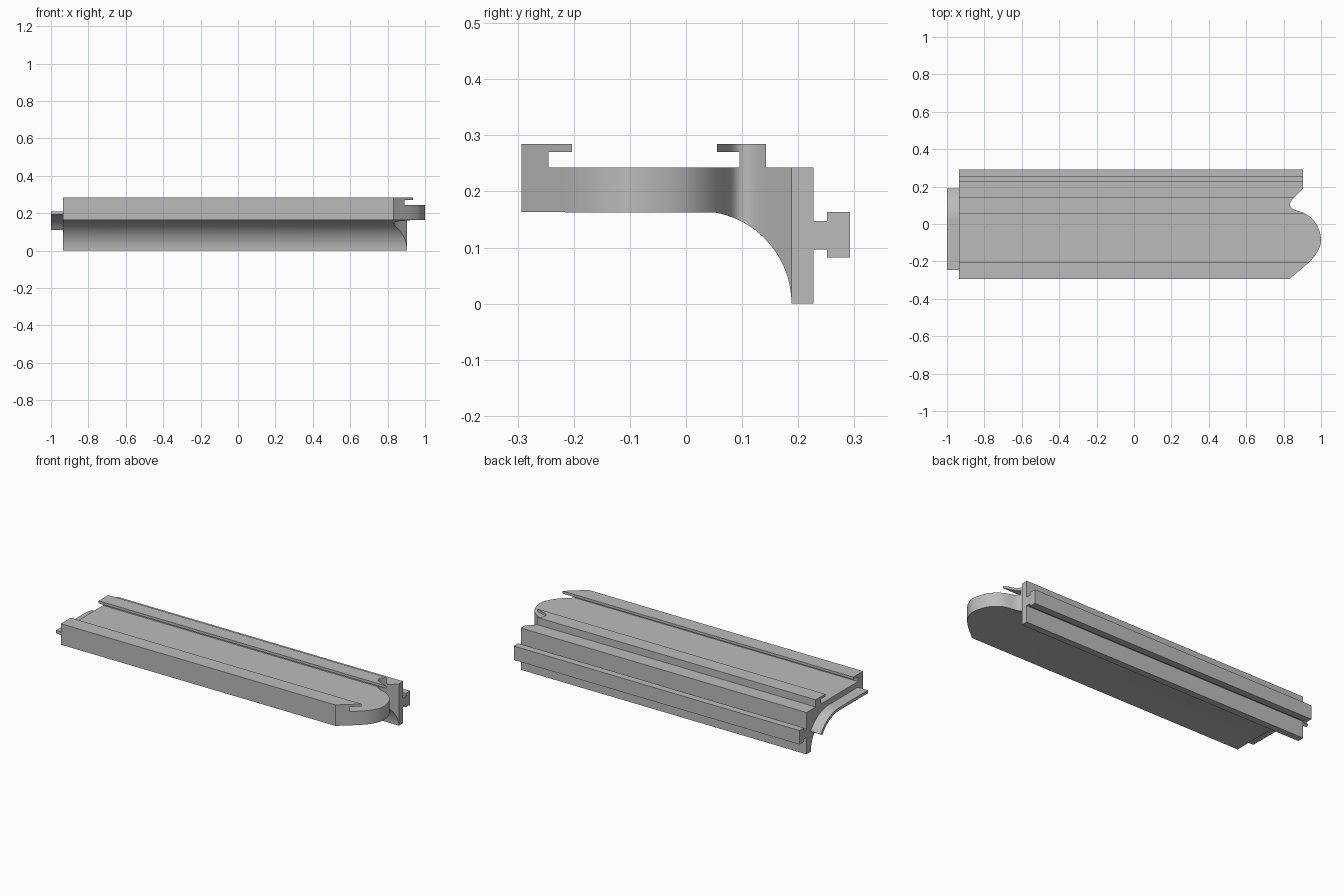
import bpy, bmesh, math
from mathutils import Vector

cube = bpy.data.objects.get("Cube")
if cube:
    bpy.data.objects.remove(cube, do_unlink=True)

grey = bpy.data.materials.new("light_grey")
grey.use_nodes = True
colour = (0.5, 0.5, 0.5, 1)
grey.diffuse_color = colour
grey.node_tree.nodes["Principled BSDF"].inputs["Base Color"].default_value = colour


def prism(name, points, offset):
    """Extrude a closed outline by an offset vector."""
    bm = bmesh.new()
    face = bm.faces.new([bm.verts.new(p) for p in points])
    grown = bmesh.ops.extrude_face_region(bm, geom=[face])["geom"]
    bmesh.ops.translate(bm, vec=offset,
                        verts=[v for v in grown if isinstance(v, bmesh.types.BMVert)])
    bmesh.ops.recalc_face_normals(bm, faces=bm.faces)
    mesh = bpy.data.meshes.new(name)
    bm.to_mesh(mesh)
    bm.free()
    mesh.materials.append(grey)
    obj = bpy.data.objects.new(name, mesh)
    bpy.context.collection.objects.link(obj)
    return obj


def arc(cy, cz, r, start, end, steps=20):
    angles = [math.radians(start + (end - start) * i / steps) for i in range(steps + 1)]
    return [(cy + r * math.cos(a), cz + r * math.sin(a)) for a in angles]


def spline(pts, steps=8):
    """Smooth curve through the given plan points."""
    p = [Vector(q) for q in pts]
    p = [2 * p[0] - p[1]] + p + [2 * p[-1] - p[-2]]
    out = []
    for a, b, c, d in zip(p, p[1:], p[2:], p[3:]):
        for i in range(steps):
            t = i / steps
            out.append(0.5 * (2 * b + (c - a) * t + (2 * a - 5 * b + 4 * c - d) * t * t
                              + (3 * b - a - 3 * c + d) * t ** 3))
    return out + [p[-2]]


def smooth(obj):
    bpy.ops.object.select_all(action="DESELECT")
    obj.select_set(True)
    bpy.context.view_layer.objects.active = obj
    bpy.ops.object.shade_smooth_by_angle(angle=math.radians(30))


# Trim body: cross-section with coved underside, rear T rib and two hooked top rails
section = [(-.293, .163)] + arc(.023, 0, .165, 80.5, 0) + [
    (.227, 0), (.227, .097), (.251, .097), (.251, .082), (.292, .082),
    (.292, .163), (.251, .163), (.251, .147), (.227, .147), (.227, .243),
    (.143, .243), (.143, .285), (.055, .285), (.055, .27), (.095, .27),
    (.095, .243), (-.245, .243), (-.245, .27), (-.203, .27), (-.203, .285),
    (-.293, .285)]
body = prism("trim_body", [(-.935, y, z) for y, z in section], (2.1, 0, 0))

# Plan outline that shapes the rounded, waisted end
end_curve = spline([(.83, -.295), (.94, -.2), (.985, -.14), (1, -.08), (.975, 0),
                    (.92, .053), (.85, .08), (.834, .105), (.85, .135), (.904, .188)])
plan = [(-1.2, -.4), (.83, -.4)] + [tuple(p) for p in end_curve] + [(.904, .4), (-1.2, .4)]
cutter = prism("end_cutter", [(x, y, -.1) for x, y in plan], (0, 0, .6))
cut = body.modifiers.new("end_shape", "BOOLEAN")
cut.operation, cut.solver, cut.object = "INTERSECT", "EXACT", cutter
bpy.context.view_layer.objects.active = body
bpy.ops.object.modifier_apply(modifier=cut.name)
bpy.data.objects.remove(cutter, do_unlink=True)
smooth(body)

# Thin curved joining tongue at the square end
outer = [(-.245, .21)] + arc(.02, .005, .205, 90, 34)
inner = arc(.02, .005, .188, 34, 90) + [(-.245, .193)]
tongue = prism("joining_tongue", [(-1, y, z) for y, z in outer + inner], (.07, 0, 0))
smooth(tongue)
